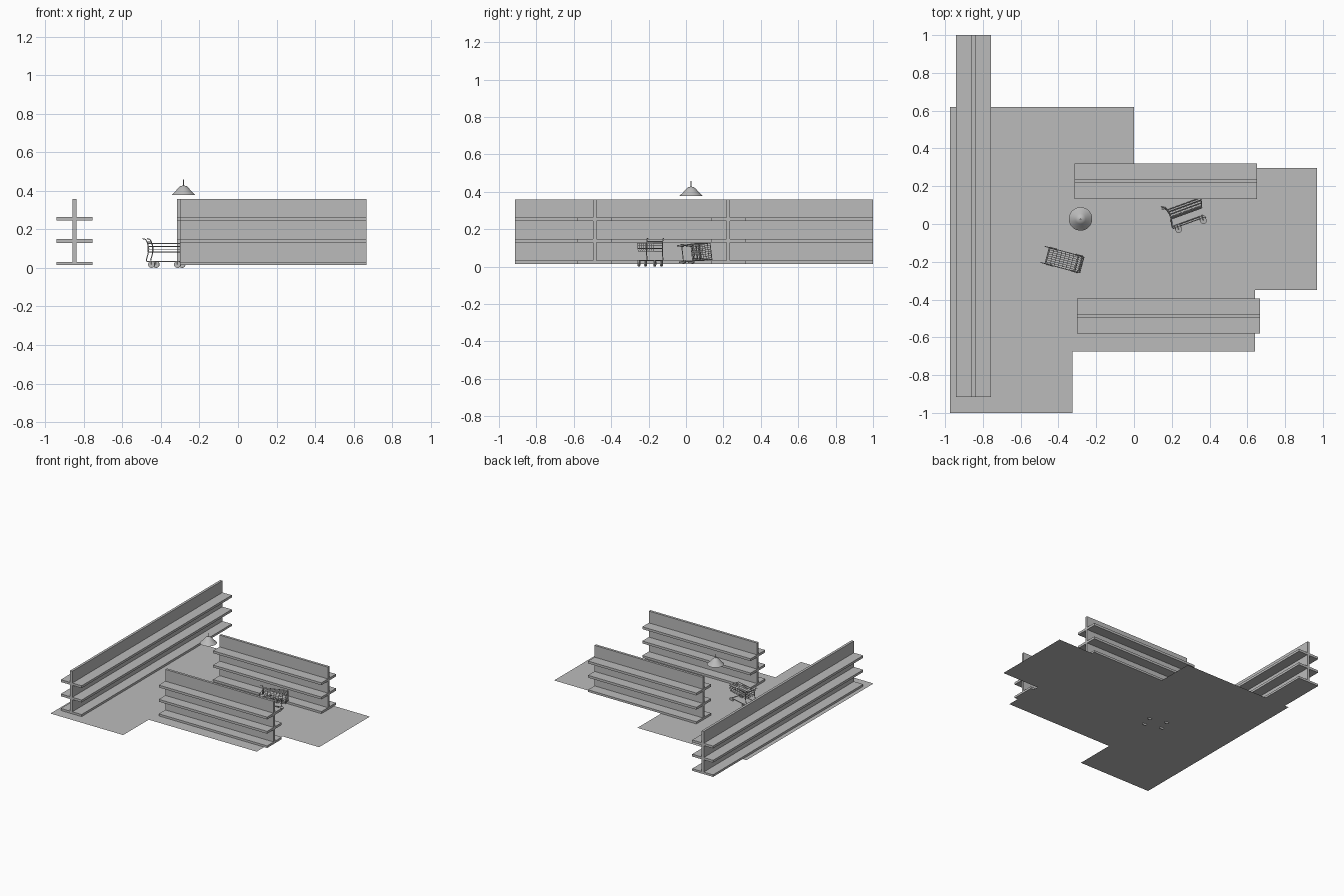
import bpy, bmesh, math
from mathutils import Matrix, Vector

cube = bpy.data.objects.get("Cube")
if cube:
    bpy.data.objects.remove(cube, do_unlink=True)

grey = bpy.data.materials.new("plain grey")
grey.use_nodes = True
grey.diffuse_color = (0.5, 0.5, 0.5, 1)
grey.node_tree.nodes["Principled BSDF"].inputs["Base Color"].default_value = (0.5, 0.5, 0.5, 1)

FLOOR_Z = 0.014


def finish(name, bm, place=Matrix(), smooth=False):
    bmesh.ops.transform(bm, matrix=place, verts=bm.verts)
    mesh = bpy.data.meshes.new(name)
    bm.to_mesh(mesh)
    bm.free()
    mesh.materials.append(grey)
    obj = bpy.data.objects.new(name, mesh)
    bpy.context.collection.objects.link(obj)
    if smooth:
        for o in bpy.context.selected_objects:
            o.select_set(False)
        obj.select_set(True)
        bpy.context.view_layer.objects.active = obj
        bpy.ops.object.shade_smooth_by_angle(angle=math.radians(40))
    return obj


def add_rod(bm, a, b, radius, sides=6):
    a, b = Vector(a), Vector(b)
    turn = (b - a).to_track_quat("Z", "Y").to_matrix().to_4x4()
    bmesh.ops.create_cone(bm, cap_ends=True, segments=sides, radius1=radius, radius2=radius,
                          depth=(b - a).length, matrix=Matrix.Translation((a + b) / 2) @ turn)


def add_path(bm, points, radius):
    for a, b in zip(points, points[1:]):
        add_rod(bm, a, b, radius)


# Floor sheet with stepped outline
bm = bmesh.new()
outline = [(-0.975, -1), (-0.325, -1), (-0.325, -0.675), (0.64, -0.675), (0.64, -0.35),
           (0.97, -0.35), (0.97, 0.297), (0, 0.297), (0, 0.62), (-0.975, 0.62)]
bm.faces.new([bm.verts.new((x, y, FLOOR_Z)) for x, y in outline])
finish("floor", bm)


# Double sided shelf racks: upright panel crossed by three boards
def shelf_rack(name, length, place):
    bm = bmesh.new()
    boards = [(0.186, 0.015, 0.032), (0.186, 0.13, 0.149), (0.186, 0.245, 0.264)]
    for width, low, high in [(0.02, 0.015, 0.359)] + boards:
        size = Matrix.Diagonal((length, width, high - low, 1))
        bmesh.ops.create_cube(bm, size=1, matrix=Matrix.Translation((0, 0, (low + high) / 2)) @ size)
    finish(name, bm, place)


shelf_rack("long_side_shelf", 1.915, Matrix.Translation((-0.849, 0.0425, 0)) @ Matrix.Rotation(math.pi / 2, 4, "Z"))
shelf_rack("back_shelf", 0.968, Matrix.Translation((0.168, 0.226, 0)))
shelf_rack("front_shelf", 0.968, Matrix.Translation((0.183, -0.488, 0)))

# Hanging lamp: spun shade and a thin cord
bm = bmesh.new()
profile = [(0.062, 0.378), (0.043, 0.396), (0.027, 0.415), (0.017, 0.424), (0.003, 0.428)]
verts = [bm.verts.new((r, 0, z)) for r, z in profile]
edges = [bm.edges.new(pair) for pair in zip(verts, verts[1:])]
bmesh.ops.spin(bm, geom=verts + edges, cent=(0, 0, 0), axis=(0, 0, 1),
               angle=math.tau, steps=32, use_merge=True)
bmesh.ops.remove_doubles(bm, verts=bm.verts, dist=0.0001)
bmesh.ops.recalc_face_normals(bm, faces=bm.faces)
lamp_place = Matrix.Translation((-0.283, 0.027, 0))
finish("lamp_shade", bm, lamp_place, True)
bm = bmesh.new()
add_rod(bm, (0, 0, 0.42), (0, 0, 0.458), 0.002, 8)
finish("lamp_cord", bm, lamp_place)


# Shopping carts, with length along local x
def cart(name, place):
    back, front, half = -0.083, 0.103, 0.044
    low, high = 0.083, 0.126
    wire, tube = 0.0013, 0.0026

    # Basket: rails around the sides, floor wires and end grids
    bm = bmesh.new()
    for i in range(4):
        t = i / 3
        z = low + (high - low) * t
        f = front - 0.012 * (1 - t)
        ring = [(back, -half, z), (f, -half, z), (f, half, z), (back, half, z), (back, -half, z)]
        add_path(bm, ring, 0.0024 if i == 3 else 0.0018)
    for i in range(9):
        y = -half + 2 * half * i / 8
        add_rod(bm, (back, y, low), (front - 0.012, y, low), wire, 4)
        add_rod(bm, (front - 0.012, y, low), (front, y, high), wire, 4)
    for i in range(9):
        x = back + (front - 0.012 - back) * i / 8
        add_rod(bm, (x, -half, low), (x, half, low), wire, 4)
    for y in (-half, half):
        add_rod(bm, (back, y, low), (back, y, high), tube)
    finish(name + "_basket", bm, place, True)

    # Frame: bent handle posts, legs and lower rails on both sides
    bm = bmesh.new()
    for y in (-half, half):
        add_path(bm, [(-0.112, y, 0.152), (-0.096, y, 0.148), (-0.088, y, 0.134),
                      (-0.079, y, 0.1), (-0.084, y, 0.07), (-0.093, y, 0.04),
                      (-0.088, y, 0.033), (0.075, y, 0.033)], tube)
    add_rod(bm, (-0.088, -half, 0.134), (-0.088, half, 0.134), tube)
    for x in (-0.088, 0.075):
        add_rod(bm, (x, -half, 0.033), (x, half, 0.033), tube)
    finish(name + "_frame", bm, place, True)

    # Wheels with short forks
    bm = bmesh.new()
    for x in (-0.064, 0.075):
        for y in (-half, half):
            add_rod(bm, (x, y - 0.004, 0.018), (x, y + 0.004, 0.018), 0.018, 16)
            for s in (-0.006, 0.006):
                add_rod(bm, (x, y + s, 0.018), (x, y + s, 0.036), 0.0018, 4)
    finish(name + "_wheels", bm, place, True)


cart("standing_cart", Matrix.Translation((-0.375, -0.19, 0)) @ Matrix.Rotation(math.radians(-15), 4, "Z"))
cart("fallen_cart", Matrix.Translation((0.301, -0.019, 0.066)) @ Matrix.Rotation(math.radians(20), 4, "Z")
     @ Matrix.Rotation(math.radians(-83), 4, "X"))
